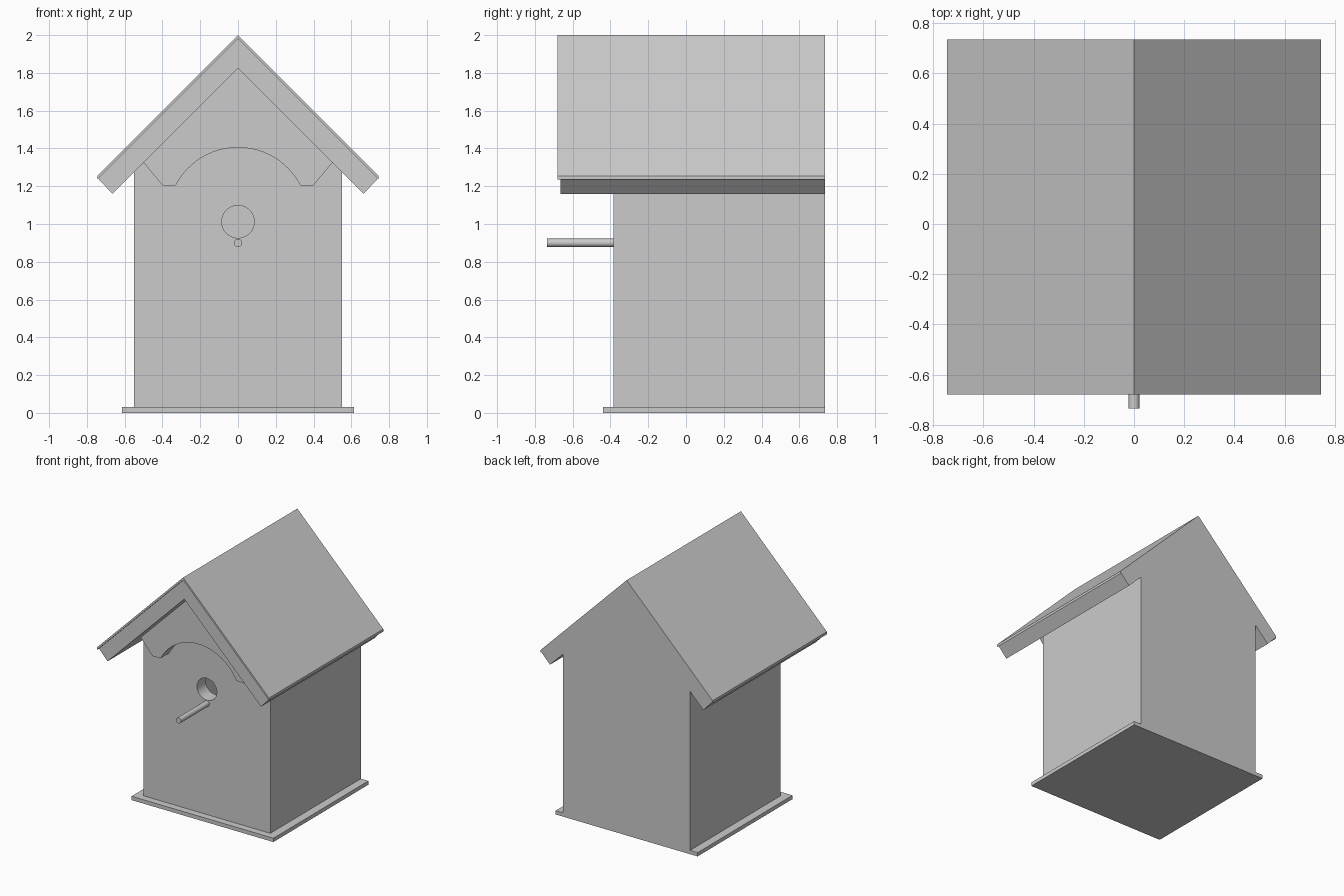
import bpy, bmesh, math

if "Cube" in bpy.data.objects:
    bpy.data.objects.remove(bpy.data.objects["Cube"])

BACK = 0.735


def extrude(name, pts, y0, y1):
    """Solid from an (x, z) outline running from y0 to y1."""
    bm = bmesh.new()
    face = bm.faces.new([bm.verts.new((x, y0, z)) for x, z in pts])
    new = bmesh.ops.extrude_face_region(bm, geom=[face])["geom"]
    verts = [v for v in new if isinstance(v, bmesh.types.BMVert)]
    bmesh.ops.translate(bm, verts=verts, vec=(0, y1 - y0, 0))
    bmesh.ops.recalc_face_normals(bm, faces=bm.faces)
    me = bpy.data.meshes.new(name)
    bm.to_mesh(me)
    bm.free()
    ob = bpy.data.objects.new(name, me)
    bpy.context.collection.objects.link(ob)
    return ob


def symmetric(half):
    """Complete an outline from its right half by mirroring across x = 0."""
    return half + [(-x, z) for x, z in reversed(half) if x > 0]


def circle(z, r, n):
    return [(r * math.cos(2 * math.pi * i / n), z + r * math.sin(2 * math.pi * i / n))
            for i in range(n)]


def smooth(ob):
    bpy.ops.object.select_all(action='DESELECT')
    ob.select_set(True)
    bpy.context.view_layer.objects.active = ob
    bpy.ops.object.shade_smooth_by_angle(angle=math.radians(30))


def cut(ob, cutter):
    mod = ob.modifiers.new(cutter.name, 'BOOLEAN')
    mod.operation = 'DIFFERENCE'
    mod.solver = 'EXACT'
    mod.object = cutter
    bpy.context.view_layer.objects.active = ob
    bpy.ops.object.modifier_apply(modifier=mod.name)
    bpy.data.objects.remove(cutter)


# Base plate
extrude("base_plate", symmetric([(0.615, 0), (0.615, 0.03)]), -0.44, BACK)

# Hollow house body with entrance hole
body = extrude("house_body", symmetric([(0.55, 0.03), (0.55, 1.275), (0, 1.825)]), -0.385, BACK)
cut(body, extrude("cavity", symmetric([(0.44, 0.14), (0.44, 1.23), (0, 1.67)]), -0.275, 0.625))
cut(body, extrude("entrance", circle(1.012, 0.086, 48), -0.5, -0.2))
smooth(body)

# Perch
smooth(extrude("perch", circle(0.9, 0.022, 24), -BACK, -0.38))

# Roof boards and their thin covering
extrude("roof_boards", [(0, 1.98), (0.74, 1.24), (0.665, 1.16), (0, 1.825),
                        (-0.665, 1.16), (-0.74, 1.24)], -0.665, BACK)
extrude("roof_covering", [(0, 2.0), (0.745, 1.255), (0.745, 1.235), (0, 1.98),
                          (-0.745, 1.235), (-0.745, 1.255)], -0.68, BACK)

# Gable trim with an arched lower edge
radius, centre = 0.372, 1.033
a0 = math.asin((1.205 - centre) / radius)
steps = 24
arc = [(radius * math.cos(a), centre + radius * math.sin(a))
       for a in (a0 + (math.pi - 2 * a0) * i / steps for i in range(steps + 1))]
outline = arc + [(-0.4, 1.205), (-0.5, 1.325), (0, 1.825), (0.5, 1.325), (0.4, 1.205)]
smooth(extrude("gable_trim", outline, -0.49, -0.385))
